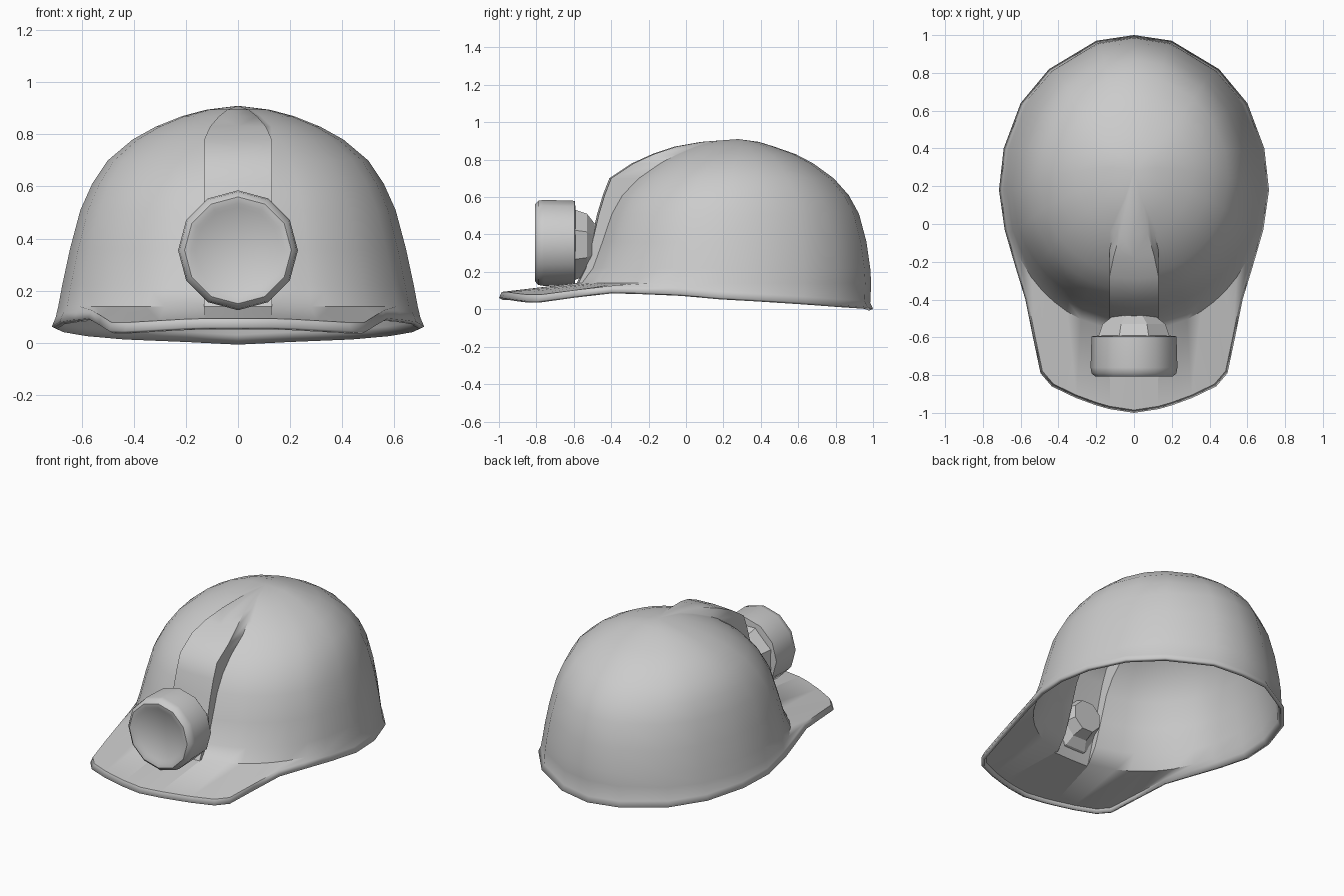
import bpy, math

if "Cube" in bpy.data.objects:
    bpy.data.objects.remove(bpy.data.objects["Cube"])


def make_object(name, verts, faces, angle):
    mesh = bpy.data.meshes.new(name)
    mesh.from_pydata(verts, [], faces)
    mesh.validate()
    obj = bpy.data.objects.new(name, mesh)
    bpy.context.collection.objects.link(obj)
    bpy.ops.object.select_all(action='DESELECT')
    obj.select_set(True)
    bpy.context.view_layer.objects.active = obj
    bpy.ops.object.shade_smooth_by_angle(angle=math.radians(angle))
    return obj


def lathe_y(name, profile, sides, zc, turn=0.0, angle=35):
    """Spin (radius, y) points around a front-to-back axis, capping both ends."""
    verts, faces = [], []
    for r, y in profile:
        for i in range(sides):
            a = 2 * math.pi * (i + turn) / sides
            verts.append((r * math.sin(a), y, zc + r * math.cos(a)))
    last = len(profile) - 1
    for k in range(last):
        for i in range(sides):
            j = (i + 1) % sides
            a, b = k * sides, (k + 1) * sides
            faces.append((a + i, a + j, b + j, b + i))
    faces.append(tuple(reversed(range(sides))))
    faces.append(tuple(last * sides + i for i in range(sides)))
    return make_object(name, verts, faces, angle)


# Rim outline of the right half, front to back: x, y, z of lower edge
rim = [(0, -1, .06), (.13, -.98, .06), (.2, -.96, .058), (.31, -.92, .052),
       (.435, -.86, .045), (.495, -.79, .045), (.535, -.6, .07),
       (.575, -.4, .093), (.63, -.22, .088), (.685, -.03, .08),
       (.715, .18, .062), (.69, .4, .05), (.6, .64, .035),
       (.45, .82, .022), (.2, .97, .012), (0, 1, .002)]
# Angle round the dome for the columns behind the ridge
angles = [24, 31, 38, 45, 52, 62, 72, 90, 105.6, 124, 141, 164, 180]
# Dome levels: z, dome front, ridge front, back, half width
levels = [(.14, -.57, -.585, .99, .69), (.22, -.51, -.545, .985, .675),
          (.36, -.46, -.51, .965, .645), (.51, -.41, -.475, .925, .605),
          (.61, -.355, -.445, .87, .56), (.70, -.27, -.41, .79, .50),
          (.78, -.16, -.29, .68, .405), (.83, -.07, -.18, .585, .315),
          (.87, .03, -.06, .47, .215), (.895, .12, .08, .39, .12)]

rows = [rim, [(x * .98, y * .985, z + .033) for x, y, z in rim]]
for z, yf, yr, yb, hx in levels:
    yc = .18 + .12 * max(0, (z - .5) / .4)
    w = min(.13, .34 * hx)
    row = [(0, yr, z), (w, yr + .01, z)]
    for t in [math.asin(w / hx)] + [math.radians(a) for a in angles]:
        c = math.cos(t)
        y = yc - (yc - yf) * c if c > 0 else yc - (yb - yc) * c
        row.append((max(0, hx * math.sin(t)) if t < 3.14 else 0, y, z))
    rows.append(row)

n = len(rim)
verts = [p for row in rows for p in row] + [(0, .28, .91)]
faces = [(r * n + c, r * n + c + 1, (r + 1) * n + c + 1, (r + 1) * n + c)
         for r in range(len(rows) - 1) for c in range(n - 1)]
top = (len(rows) - 1) * n
faces += [(top + c, top + c + 1, len(verts) - 1) for c in range(n - 1)]

# Shell with brim and front ridge, mirrored and given thickness
shell = make_object("helmet_shell", verts, faces, 48)
mirror = shell.modifiers.new("mirror", 'MIRROR')
mirror.use_clip = True
solid = shell.modifiers.new("thickness", 'SOLIDIFY')
solid.thickness = .022
solid.offset = -1

# Lamp head with rounded bezel and slightly dished lens
lathe_y("lamp_head", [(.18, -.59), (.225, -.595), (.23, -.76), (.225, -.79),
                      (.205, -.808), (.18, -.805), (.165, -.795)], 12, .355, angle=45)

# Tapered bracket that runs through the shell
lathe_y("lamp_bracket", [(.10, -.42), (.125, -.49), (.18, -.53), (.205, -.60)],
        8, .345, turn=.5, angle=25)
